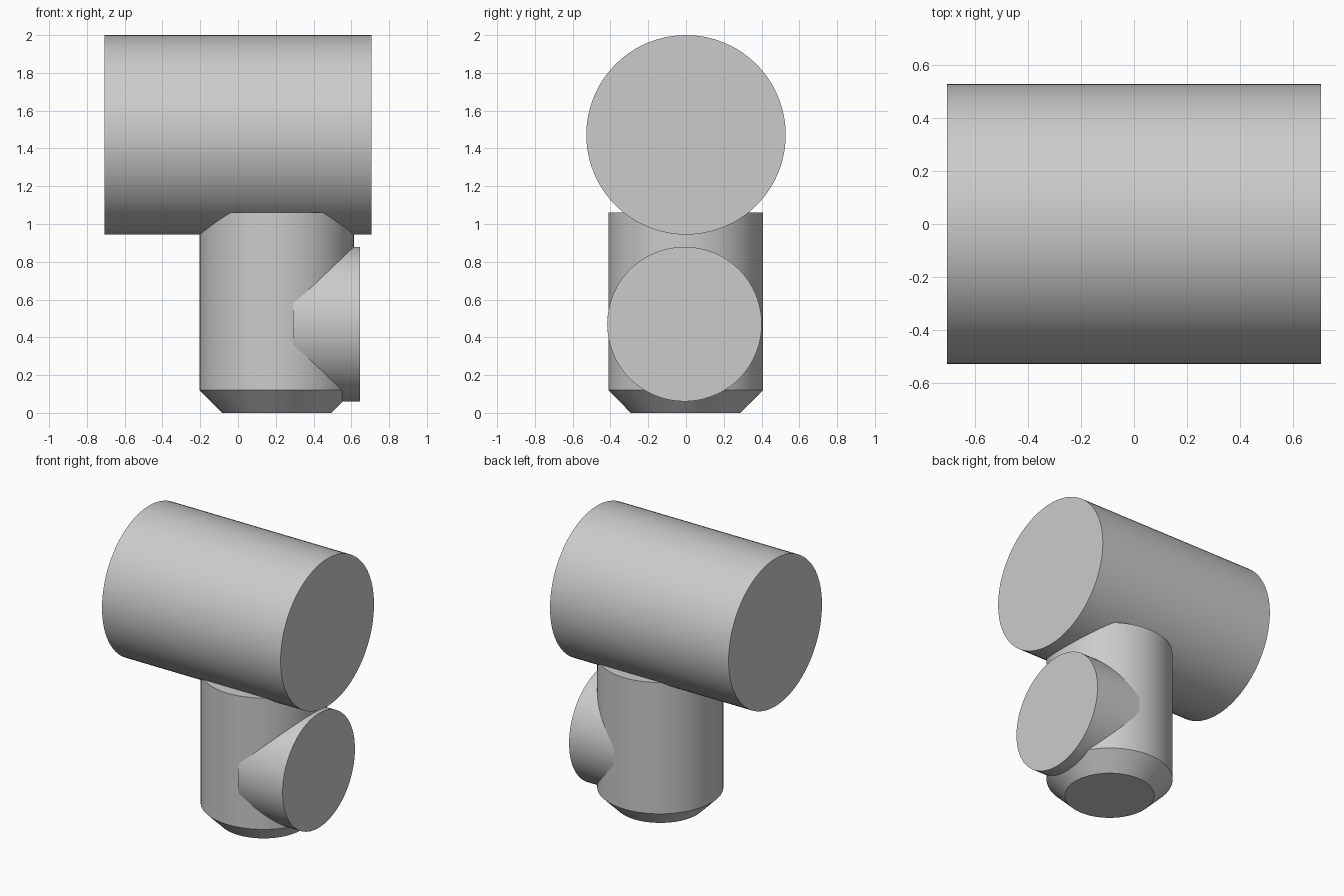
import bpy
import math
from mathutils import Matrix

cube = bpy.data.objects.get("Cube")
if cube:
    bpy.data.objects.remove(cube, do_unlink=True)

grey = bpy.data.materials.new("plain grey")
grey.use_nodes = True
grey.diffuse_color = (0.6, 0.6, 0.6, 1)
grey.node_tree.nodes["Principled BSDF"].inputs["Base Color"].default_value = grey.diffuse_color

SIDES = 96


def turned_part(name, profile, location, along_x=False):
    """Solid of revolution from (radius, height) rings, capped at both ends."""
    verts = [(r * math.cos(2 * math.pi * i / SIDES), r * math.sin(2 * math.pi * i / SIDES), h)
             for r, h in profile for i in range(SIDES)]
    faces = [tuple(reversed(range(SIDES))),
             tuple(range(len(verts) - SIDES, len(verts)))]
    for ring in range(len(profile) - 1):
        a, b = ring * SIDES, (ring + 1) * SIDES
        for i in range(SIDES):
            j = (i + 1) % SIDES
            faces.append((a + i, a + j, b + j, b + i))
    mesh = bpy.data.meshes.new(name)
    mesh.from_pydata(verts, [], faces)
    if along_x:
        mesh.transform(Matrix.Rotation(math.pi / 2, 4, 'Y'))
    mesh.materials.append(grey)
    obj = bpy.data.objects.new(name, mesh)
    obj.location = location
    bpy.context.collection.objects.link(obj)
    bpy.ops.object.select_all(action='DESELECT')
    obj.select_set(True)
    bpy.context.view_layer.objects.active = obj
    bpy.ops.object.shade_smooth_by_angle(angle=math.radians(30))
    return obj


# Large horizontal drum on top
turned_part("top_drum", [(0.528, -0.707), (0.528, 0.707)], (0, 0, 1.472), along_x=True)

# Upright post with a chamfered foot
turned_part("upright_post", [(0.29, 0), (0.409, 0.12), (0.409, 1.06)], (0.205, -0.002, 0))

# Short side boss, facing +x
turned_part("side_boss", [(0.409, 0.29), (0.409, 0.645)], (0, -0.008, 0.47), along_x=True)
